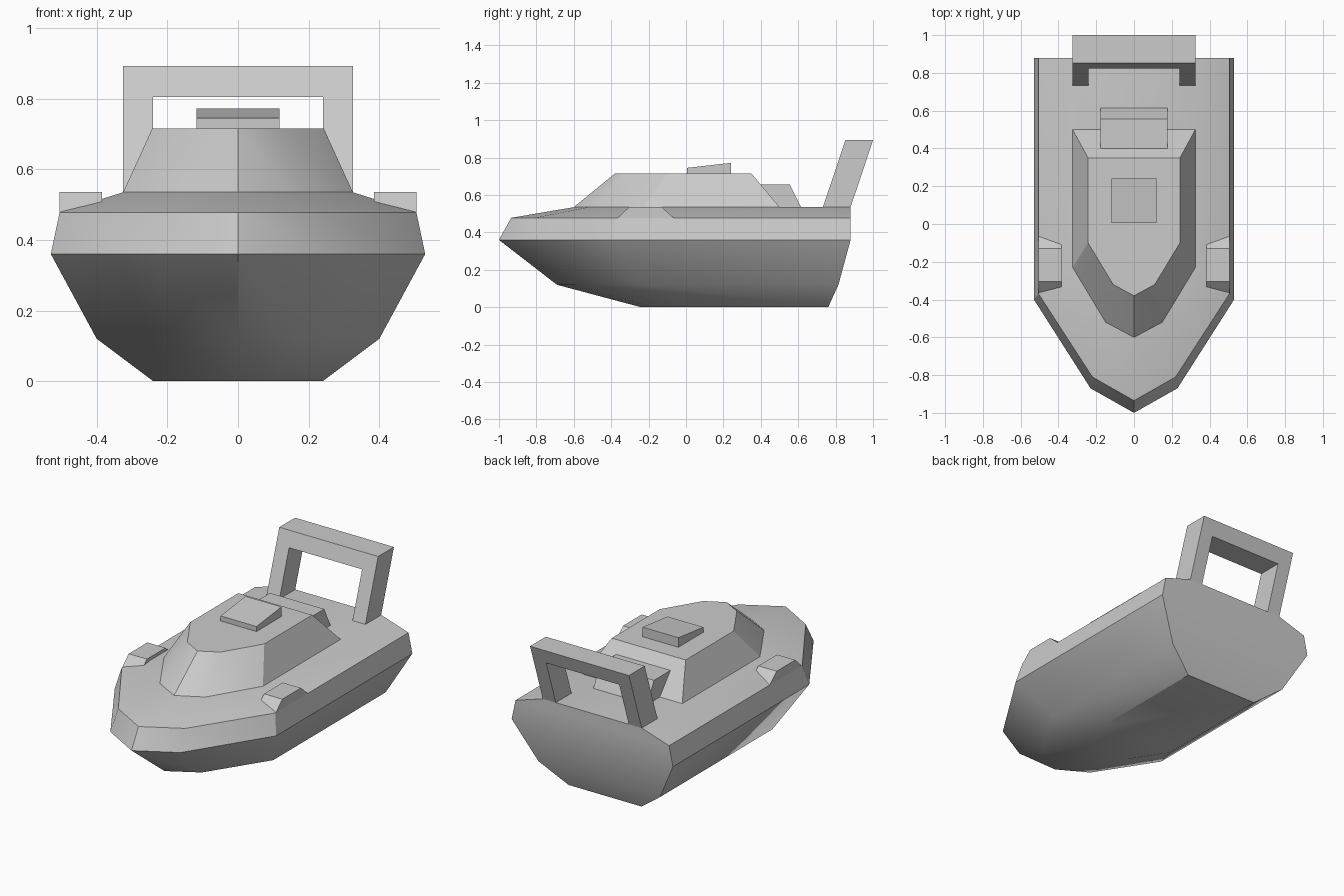
import bpy, bmesh, math

if "Cube" in bpy.data.objects:
    bpy.data.objects.remove(bpy.data.objects["Cube"])


def finish(name, bm):
    bmesh.ops.recalc_face_normals(bm, faces=bm.faces)
    mesh = bpy.data.meshes.new(name)
    bm.to_mesh(mesh)
    bm.free()
    obj = bpy.data.objects.new(name, mesh)
    bpy.context.collection.objects.link(obj)
    bpy.ops.object.select_all(action='DESELECT')
    obj.select_set(True)
    bpy.context.view_layer.objects.active = obj
    bpy.ops.object.shade_smooth_by_angle(angle=math.radians(29))
    return obj


def boat_loft(name, rings, cap_bottom=True):
    """Loft bow-shaped rings: (z, stern y, half width, shoulder y, cheek x, cheek y, bow y)."""
    bm = bmesh.new()
    loops = []
    for z, stern, w, sy, cx, cy, bow in rings:
        half = [(w, stern), (w, sy), (cx, cy)]
        outline = half + [(0, bow)] + [(-x, y) for x, y in reversed(half)]
        loops.append([bm.verts.new((x, y, z)) for x, y in outline])
    for a, b in zip(loops, loops[1:]):
        for i in range(len(a)):
            j = (i + 1) % len(a)
            bm.faces.new((a[i], a[j], b[j], b[i]))
    bm.faces.new(loops[-1])
    if cap_bottom:
        bm.faces.new(loops[0])
    return finish(name, bm)


def side_prism(name, profile, x0, x1):
    """Extrude a (y, z) side profile from x0 to x1."""
    bm = bmesh.new()
    a = [bm.verts.new((x0, y, z)) for y, z in profile]
    b = [bm.verts.new((x1, y, z)) for y, z in profile]
    for i in range(len(a)):
        j = (i + 1) % len(a)
        bm.faces.new((a[i], a[j], b[j], b[i]))
    bm.faces.new(a)
    bm.faces.new(b)
    return finish(name, bm)


# Hull from flat keel up to the raised deck
boat_loft("hull", [
    (0.00, 0.76, 0.24, 0.03, 0.105, -0.18, -0.24),
    (0.12, 0.815, 0.40, -0.24, 0.175, -0.59, -0.69),
    (0.36, 0.88, 0.53, -0.40, 0.23, -0.87, -1.00),
    (0.478, 0.88, 0.505, -0.37, 0.22, -0.81, -0.935),
    (0.535, 0.88, 0.325, -0.23, 0.15, -0.52, -0.60),
])

# Cabin with sloping walls
boat_loft("cabin", [
    (0.535, 0.50, 0.325, -0.23, 0.15, -0.52, -0.60),
    (0.715, 0.35, 0.243, -0.10, 0.11, -0.32, -0.38),
], cap_bottom=False)

# Wedge on the roof
side_prism("roof_hatch", [(0.005, 0.71), (0.24, 0.71), (0.24, 0.772), (0.005, 0.745)], -0.118, 0.118)

# Box behind the cabin
side_prism("rear_locker", [(0.40, 0.535), (0.615, 0.535), (0.555, 0.655), (0.40, 0.655)], -0.178, 0.178)

# Raised blocks on both side decks
for side, label in ((1, "right"), (-1, "left")):
    side_prism("side_block_" + label,
               [(-0.365, 0.478), (-0.065, 0.478), (-0.13, 0.535), (-0.305, 0.535)],
               side * 0.385, side * 0.505)

# Raked arch at the stern: front outline sheared backwards with height
outline = [(-0.325, 0.535), (-0.325, 0.893), (0.325, 0.893), (0.325, 0.535),
           (0.24, 0.535), (0.24, 0.805), (-0.24, 0.805), (-0.24, 0.535)]
bm = bmesh.new()
front, back = [[bm.verts.new((x, y + (z - 0.535) * 0.335, z)) for x, z in outline]
               for y in (0.732, 0.88)]
n = len(outline)
for i in range(n):
    j = (i + 1) % n
    bm.faces.new((front[i], front[j], back[j], back[i]))
for ring in (front, back):
    for quad in ((0, 1, 6, 7), (1, 2, 5, 6), (2, 3, 4, 5)):
        bm.faces.new([ring[k] for k in quad])
finish("stern_arch", bm)
